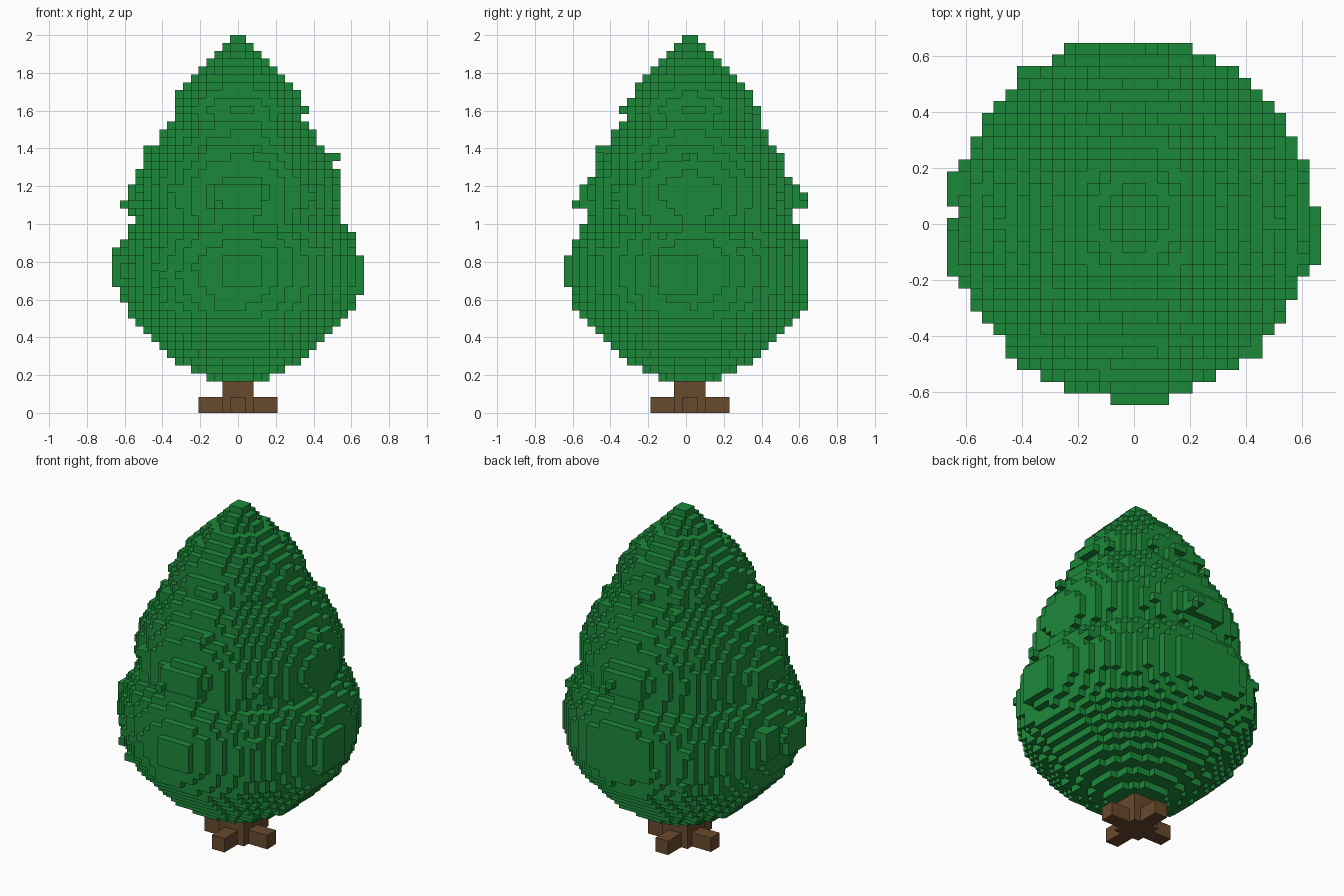
import bpy
import bmesh
import math
import random
from mathutils import Vector, noise

if "Cube" in bpy.data.objects:
    bpy.data.objects.remove(bpy.data.objects["Cube"], do_unlink=True)

random.seed(7)
V = 2.0 / 48            # edge length of one block
Y_SHIFT = 0.5 * V       # the trunk axis sits half a block behind the centre


def make_material(name, rgb):
    mat = bpy.data.materials.new(name)
    mat.use_nodes = True
    mat.diffuse_color = (*rgb, 1)
    mat.node_tree.nodes["Principled BSDF"].inputs["Base Color"].default_value = (*rgb, 1)
    return mat


# Outward directions and the matching face corners of a unit block
SIDES = {
    (1, 0, 0): ((1, 0, 0), (1, 1, 0), (1, 1, 1), (1, 0, 1)),
    (-1, 0, 0): ((0, 0, 0), (0, 0, 1), (0, 1, 1), (0, 1, 0)),
    (0, 1, 0): ((0, 1, 0), (0, 1, 1), (1, 1, 1), (1, 1, 0)),
    (0, -1, 0): ((0, 0, 0), (1, 0, 0), (1, 0, 1), (0, 0, 1)),
    (0, 0, 1): ((0, 0, 1), (1, 0, 1), (1, 1, 1), (0, 1, 1)),
    (0, 0, -1): ((0, 0, 0), (0, 1, 0), (1, 1, 0), (1, 0, 0)),
}


def step(cell, d):
    return (cell[0] + d[0], cell[1] + d[1], cell[2] + d[2])


def build_blocks(name, cells, mat):
    """Skin a set of block cells, making only the exposed faces."""
    bm = bmesh.new()
    corners = {}
    for cell in sorted(cells):
        for d, quad in SIDES.items():
            if step(cell, d) in cells:
                continue
            verts = []
            for q in quad:
                p = step(cell, q)
                if p not in corners:
                    corners[p] = bm.verts.new((p[0] * V, p[1] * V + Y_SHIFT, p[2] * V))
                verts.append(corners[p])
            bm.faces.new(verts)
    mesh = bpy.data.meshes.new(name)
    bm.to_mesh(mesh)
    bm.free()
    mesh.materials.append(mat)
    obj = bpy.data.objects.new(name, mesh)
    bpy.context.collection.objects.link(obj)
    return obj


def box(x, y, z):
    return {(i, j, k) for i in range(*x) for j in range(*y) for k in range(*z)}


leaf_green = make_material("leaf green", (0.012, 0.25, 0.042))
bark_brown = make_material("bark brown", (0.138, 0.067, 0.026))

# Trunk: square post on a low cross of roots
trunk = box((-2, 2), (-2, 2), (0, 4))
roots = box((-5, 5), (-1, 1), (0, 2)) | box((-1, 1), (-5, 5), (0, 2))
build_blocks("trunk", trunk | roots, bark_brown)

# Foliage: radius of each layer in blocks, from the bottom up, in three tiers
RADII = [
    4.0, 6.0, 7.8, 9.2, 10.3, 11.3, 12.2, 13.1, 13.9, 14.5, 14.8, 15.0,
    15.3, 15.4, 15.4, 15.3, 15.0, 14.7, 14.3, 13.6,
    12.7, 12.8, 13.0, 13.1, 13.1, 12.8, 12.5, 12.1, 11.6, 11.0, 10.4, 9.7, 8.9,
    8.2, 8.5, 8.1, 7.6, 6.9, 6.0, 4.9, 3.9, 2.9, 1.9, 1.0,
]
foliage = set()
for k, radius in enumerate(RADII, start=4):
    for i in range(-16, 16):
        for j in range(-16, 15):
            wobble = 0.25 * noise.noise(Vector((i, j, k)) * 0.3) if 11 < k < 42 else 0
            if math.hypot(i + 0.5, j + 0.5) <= radius + wobble:
                foliage.add((i, j, k))

# Flat swellings on the widest part of the lower and middle tiers
foliage |= box((-2, 3), (-16, -15), (16, 20)) | box((-5, 5), (14, 15), (15, 21))
foliage |= box((-16, -15), (-5, -1), (16, 20)) | box((-16, -15), (1, 4), (17, 21))
foliage |= box((15, 16), (-4, 1), (15, 20))
foliage |= box((-14, -13), (-3, 3), (26, 29)) | box((-3, 3), (13, 14), (26, 29))
foliage |= box((-3, 3), (-14, -13), (26, 29))

# Stray leaf blocks standing one block proud of the surface
strays = set()
for cell in sorted(foliage):
    if not 12 <= cell[2] <= 40:
        continue
    tier_edge = cell[2] in (26, 27, 38)
    for d in ((1, 0, 0), (-1, 0, 0), (0, 1, 0), (0, -1, 0)):
        n = step(cell, d)
        inside = -16 <= n[0] < 16 and -16 <= n[1] < 15
        if n not in foliage and inside and random.random() < (0.04 if tier_edge else 0.01):
            strays.add(n)
build_blocks("foliage", foliage | strays, leaf_green)
